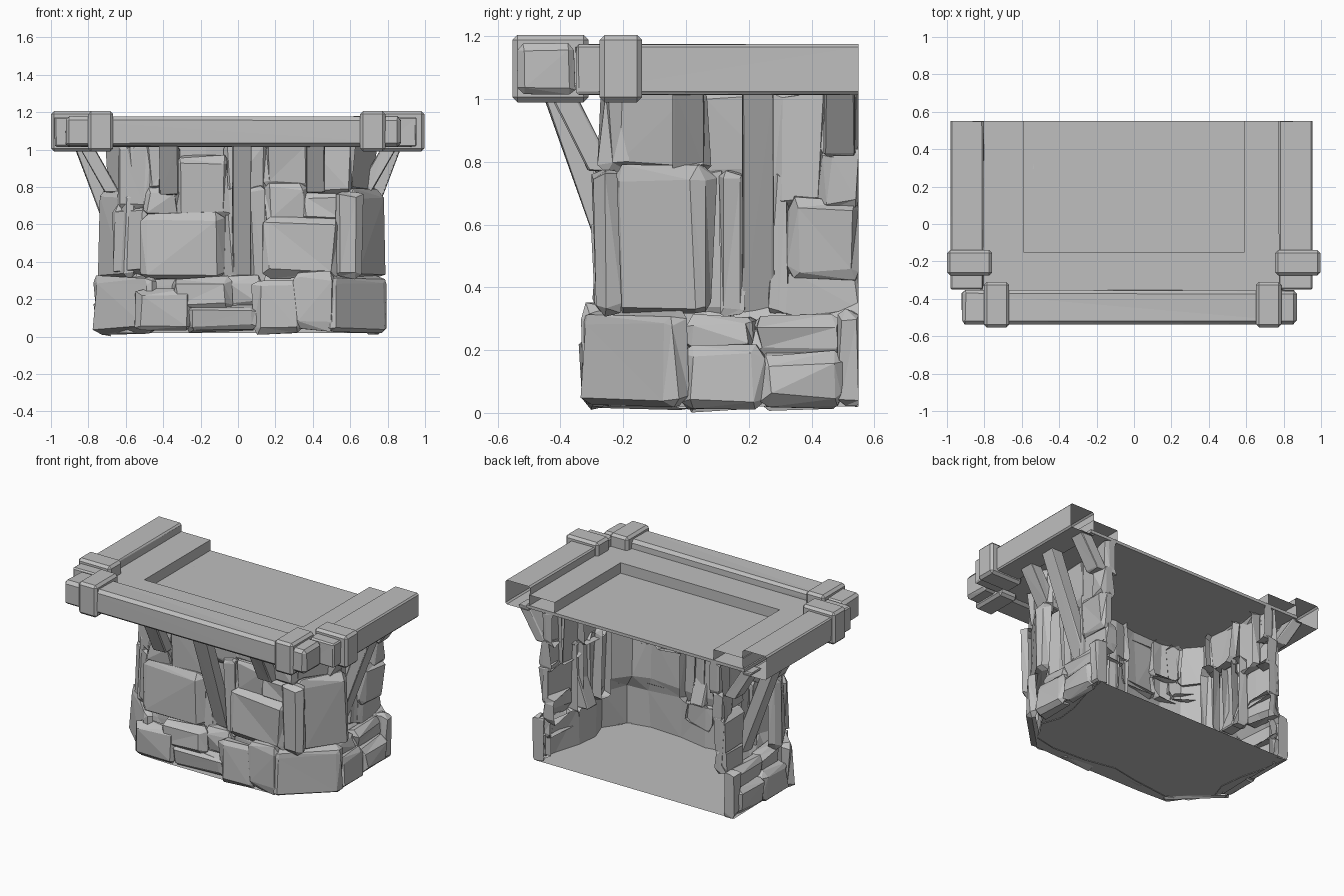
import bpy, bmesh, math, random
from mathutils import Matrix, Vector

random.seed(7)
old = bpy.data.objects.get("Cube")
if old:
    bpy.data.objects.remove(old, do_unlink=True)

grey = bpy.data.materials.new("plain_grey")
grey.use_nodes = True
grey.diffuse_color = (0.52, 0.52, 0.52, 1)
grey.node_tree.nodes["Principled BSDF"].inputs["Base Color"].default_value = grey.diffuse_color
BACK = 0.55


def finish(name, bm):
    bmesh.ops.recalc_face_normals(bm, faces=bm.faces)
    mesh = bpy.data.meshes.new(name)
    bm.to_mesh(mesh)
    bm.free()
    mesh.materials.append(grey)
    obj = bpy.data.objects.new(name, mesh)
    bpy.context.collection.objects.link(obj)
    return obj


def block(name, lo, hi, bevel=0.0, jitter=0.0, angle=0, shear=0.0, open_back=False):
    """Chamfered box; angle turns it about z, shear leans its top towards local -y."""
    lo, hi = Vector(lo), Vector(hi)
    bm = bmesh.new()
    bmesh.ops.create_cube(bm, size=1)
    for v in bm.verts:
        v.co = Vector([(lo[i] + hi[i]) / 2 + v.co[i] * (hi[i] - lo[i]) for i in range(3)])
    if open_back:
        ends = [f for f in bm.faces if f.normal.y > 0.9]
        bmesh.ops.delete(bm, geom=ends, context='FACES')
    if bevel:
        edges = [e for e in bm.edges if not e.is_boundary]
        bmesh.ops.bevel(bm, geom=edges, offset=bevel, segments=1, affect='EDGES')
    if jitter:
        for v in bm.verts:
            v.co += Vector([random.uniform(-jitter, jitter) for _ in range(3)])
        bmesh.ops.triangulate(bm, faces=bm.faces)
    for v in bm.verts:
        v.co.y -= shear * (v.co.z - lo.z)
    bm.transform(Matrix.Rotation(math.radians(angle), 4, 'Z'))
    for v in bm.verts:
        v.co.y = min(v.co.y, BACK)
        v.co.z = max(v.co.z, 0)
    return finish(name, bm)


def stone(name, angle, u0, u1, z0, z1, out, depth=0.075):
    """Rough hollow-backed stone whose face lies at distance out, turned by angle."""
    chamfer = min(0.03, (u1 - u0) * 0.18, (z1 - z0) * 0.18)
    block(name, (u0, -out, z0), (u1, -out + depth, z1), chamfer, 0.014, angle, open_back=True)


def strut(name, angle, u, z0, foot, top):
    """Timber brace leaning outwards to the platform."""
    block(name, (u - 0.05, -foot, z0), (u + 0.05, -foot + 0.08, 1.03), 0.006, 0.003,
          angle, (top - foot) / (1.03 - z0))


# Front wall stones: left, right, bottom, top, distance
front = [
    (-.54, -.25, .03, .26, .33), (-.27, .1, .03, .16, .32), (-.35, -.04, .15, .32, .31),
    (-.07, .13, .15, .32, .27), (.08, .34, .02, .3, .33), (.3, .53, .04, .34, .34),
    (-.51, -.08, .31, .66, .28), (-.33, -.05, .63, .96, .26), (-.51, -.31, .64, .8, .26),
    (-.08, -.02, .31, .8, .24), (.06, .15, .3, .8, .24), (-.08, .16, .75, 1.04, .22),
    (.14, .54, .32, .63, .29), (.14, .37, .6, .82, .26), (.34, .58, .6, .78, .26),
    (.14, .38, .79, 1.04, .24), (.36, .62, .76, 1.04, .27),
    (-.5, -.3, .78, 1.04, .24), (.53, .66, .32, .78, .29),
]
for s in front:
    stone("front_stone", 0, *s)

# Side and corner stones: angle, near, far, bottom, top, distance
side = [
    (45, .11, .54, .02, .32, .61), (60, .11, .44, .31, .78, .66), (58, .11, .43, .76, 1.04, .62),
    (90, -.02, .25, .01, .21, .77), (90, .23, .5, .02, .19, .77), (90, .21, .5, .17, .31, .73),
    (90, .01, .22, .19, .31, .72), (90, .48, .57, .03, .32, .75),
    (90, .11, .19, .31, .76, .65), (90, .27, .34, .31, .76, .65), (90, .02, .14, .31, .78, .61),
    (90, .04, .3, .74, 1.04, .63), (90, .32, .57, .29, .46, .68), (90, .32, .57, .43, .68, .71),
    (90, .27, .46, .65, 1.04, .66), (90, .43, .57, .65, .84, .7), (90, .43, .57, .82, 1.04, .68),
]
for angle, u0, u1, z0, z1, out in side:
    stone("left_side_stone", angle, u0, u1, z0, z1, out)
    shrink = 0.04 if z0 > 0.3 or angle < 90 else 0.01
    stone("right_side_stone", -angle, -u1, -u0, z0, z1, out - shrink)
stone("right_corner_stone", -35, -.49, -.26, .33, .7, .49)
stone("right_corner_stone", -35, -.46, -.24, .67, 1.04, .48)

# Rough wall filling the joints between the stones
half = [(.66, .55), (.63, .4), (.59, .22), (.58, .06), (.61, -.06), (.53, -.18),
        (.4, -.22), (.18, -.21)]
path = half + [(0, -.18)] + [(-x, y) for x, y in reversed(half)]
bm = bmesh.new()
rows = []
for z, grow in ((.02, 1.1), (.28, 1.09), (.36, 1), (.68, 1), (1.04, .98)):
    row = []
    for x, y in path:
        j = [random.uniform(-.012, .012) for _ in range(3)]
        yy = y if y == BACK else y * (grow if y < 0 else 1) + j[1]
        row.append(bm.verts.new((x * grow + j[0], yy, z + (j[2] if .1 < z < 1 else 0))))
    rows.append(row)
for a, b in zip(rows, rows[1:]):
    for i in range(len(path) - 1):
        bm.faces.new((a[i], a[i + 1], b[i + 1], b[i]))
bmesh.ops.triangulate(bm, faces=bm.faces)
finish("joint_wall", bm)

# Flat floor of the base
half = [(.74, .55), (.73, .02), (.51, -.3), (.3, -.31)]
bm = bmesh.new()
bm.faces.new([bm.verts.new((x, y, .025)) for x, y in half + [(-x, y) for x, y in reversed(half)]])
finish("base_floor", bm)

# Timber braces
strut("front_long_strut", 0, .02, .32, .21, .46)
strut("front_short_strut", 0, -.37, .76, .31, .44)
strut("front_short_strut", 0, .415, .77, .31, .44)
for s, label in ((1, "left"), (-1, "right")):
    strut(label + "_long_strut", 90 * s, .23 * s, .31, .61, .88)
    strut(label + "_short_strut", 90 * s, .01 * s, .77, .71, .86)
    strut(label + "_rear_strut", 90 * s, .49 * s, .82, .74, .87)

# Platform: sunken deck with a raised surround
block("deck", (-.82, -.37, 1.03), (.8, BACK, 1.05))
block("front_plank", (-.81, -.36, 1.05), (.78, -.15, 1.12))
block("right_plank", (-.81, -.15, 1.05), (-.59, BACK, 1.12), open_back=True)
block("left_plank", (.59, -.15, 1.05), (.78, BACK, 1.12), open_back=True)

# Outer beams
block("front_beam", (-.92, -.535, 1.015), (.87, -.355, 1.175), .018, .004)
block("right_beam", (-.98, -.35, 1.015), (-.805, BACK, 1.175), .008, .002, open_back=True)
block("left_beam", (.775, -.35, 1.015), (.955, BACK, 1.175), .008, .002, open_back=True)

# Collars clamped round the beam ends
for x in (-.735, .72):
    block("front_collar", (x - .068, -.553, .99), (x + .068, -.31, 1.205), .016)
for x in (-.88, .875):
    block("side_collar", (x - .12, -.275, .99), (x + .122, -.14, 1.205), .016)
